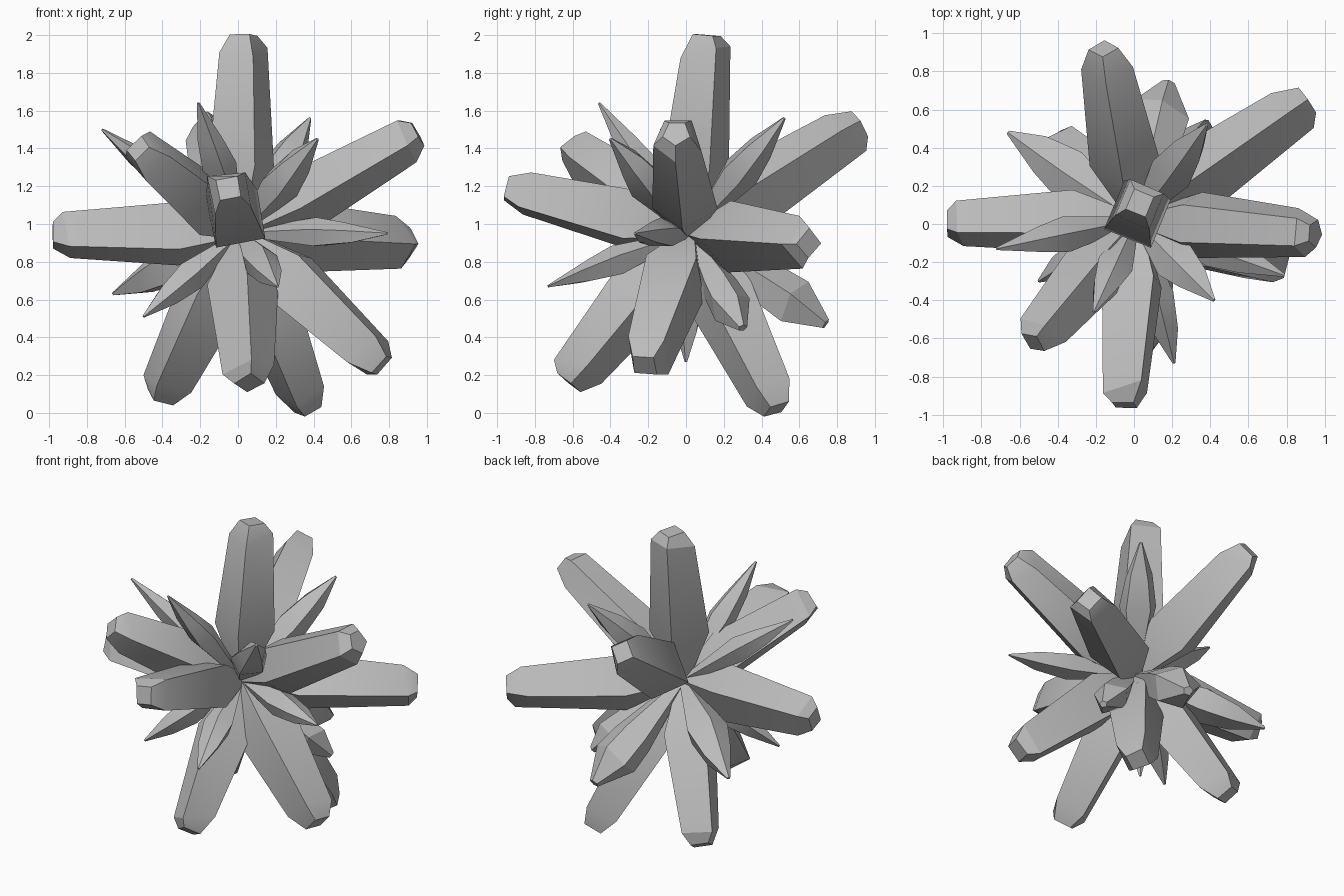
import bpy, bmesh, math, random
from mathutils import Vector

cube = bpy.data.objects.get("Cube")
if cube:
    bpy.data.objects.remove(cube)

random.seed(4)
CORE = Vector((0.01, 0.02, 0.95))
UP = Vector((0, 0, 1))

# Single grey mineral colour
stone = bpy.data.materials.new("grey_crystal")
stone.use_nodes = True
GREY = (0.5, 0.5, 0.5, 1)
stone.diffuse_color = GREY
stone.node_tree.nodes["Principled BSDF"].inputs["Base Color"].default_value = GREY

# Profiles: (fraction of length, fraction of full radius)
BLUNT = [(0, 0.2), (0.33, 1), (0.92, 0.73), (1, 0.42)]
POINTED = [(0, 0.2), (0.52, 1), (0.74, 0.72), (1, 0.08)]
STOUT = [(0, 0.2), (0.55, 0.9), (0.77, 1), (1, 0.22)]


def crystal(name, tip, radius, profile, sides, roll, flat=1.0):
    """Faceted shard from the core to its tip; roll turns its edges from level."""
    axis = Vector(tip) - CORE
    across = axis.cross(UP).normalized()
    rise = across.cross(axis).normalized()
    corners = []
    for i in range(sides):
        a = math.tau * (i + random.uniform(-0.06, 0.06)) / sides + math.radians(roll)
        corners.append(across * math.cos(a) + rise * math.sin(a) * flat)
    bm = bmesh.new()
    rings = []
    for level, (t, r) in enumerate(profile):
        ring = []
        for c in corners:
            # shoulders sit at uneven heights, as on a natural shard
            slip = random.uniform(-0.05, 0.04) if level == 2 else 0
            ring.append(bm.verts.new(CORE + axis * (t + slip) + c * r * radius))
        rings.append(ring)
    for low, high in zip(rings, rings[1:]):
        for i in range(sides):
            j = (i + 1) % sides
            bm.faces.new((low[i], low[j], high[j], high[i]))
    bm.faces.new(rings[0])
    bm.faces.new(rings[-1])
    bmesh.ops.recalc_face_normals(bm, faces=bm.faces)
    mesh = bpy.data.meshes.new(name)
    bm.to_mesh(mesh)
    bm.free()
    mesh.materials.append(stone)
    obj = bpy.data.objects.new(name, mesh)
    bpy.context.collection.objects.link(obj)
    bpy.context.view_layer.objects.active = obj
    obj.select_set(True)
    bpy.ops.object.shade_smooth_by_angle(angle=math.radians(25))
    obj.select_set(False)


# Large blunt crystals: tip, radius, sides, roll
large = {
    "top_crystal": ((0.03, 0.11, 2.0), 0.19, 4, 58),
    "upper_back_crystal": ((-0.16, 0.92, 1.53), 0.19, 4, 12),
    "upper_left_crystal": ((0.95, -0.05, 1.48), 0.18, 5, -90),
    "back_left_crystal": ((0.91, 0.65, 0.9), 0.19, 4, 90),
    "right_crystal": ((-0.98, 0.0, 0.94), 0.18, 4, 22),
    "upper_front_right_crystal": ((-0.53, -0.62, 1.4), 0.18, 4, 85),
    "front_crystal": ((-0.05, -0.95, 1.19), 0.19, 4, 35),
    "lower_left_crystal": ((0.76, -0.22, 0.25), 0.2, 4, 50),
    "lower_back_left_crystal": ((0.37, 0.48, 0.02), 0.19, 4, 20),
    "lower_front_crystal": ((0.06, -0.62, 0.16), 0.19, 4, 0),
    "lower_back_right_crystal": ((-0.41, 0.42, 0.08), 0.19, 4, 20),
}
for name, (tip, radius, sides, roll) in large.items():
    crystal(name, tip, radius, BLUNT, sides, roll)

# Small shards between them: tip, widest radius, profile
small = {
    "upper_front_shard": ((-0.21, -0.46, 1.64), 0.1, POINTED),
    "upper_right_shard": ((-0.72, -0.13, 1.5), 0.1, POINTED),
    "upper_back_left_shard": ((0.38, 0.52, 1.56), 0.12, POINTED),
    "upper_front_left_shard": ((0.42, -0.4, 1.45), 0.12, POINTED),
    "front_left_shard": ((0.79, -0.27, 0.95), 0.1, POINTED),
    "back_right_shard": ((-0.66, 0.48, 0.63), 0.14, POINTED),
    "lower_front_right_shard": ((-0.5, -0.3, 0.51), 0.1, POINTED),
    "lower_front_shard": ((0.21, -0.73, 0.67), 0.1, POINTED),
    "lower_back_left_shard": ((0.5, 0.3, 0.45), 0.12, STOUT),
    "lower_back_shard": ((0.18, 0.74, 0.47), 0.16, STOUT),
    "bottom_shard": ((-0.05, 0.0, 0.27), 0.09, POINTED),
}
for name, (tip, radius, profile) in small.items():
    crystal(name, tip, radius, profile, 5, 90, 0.85)
